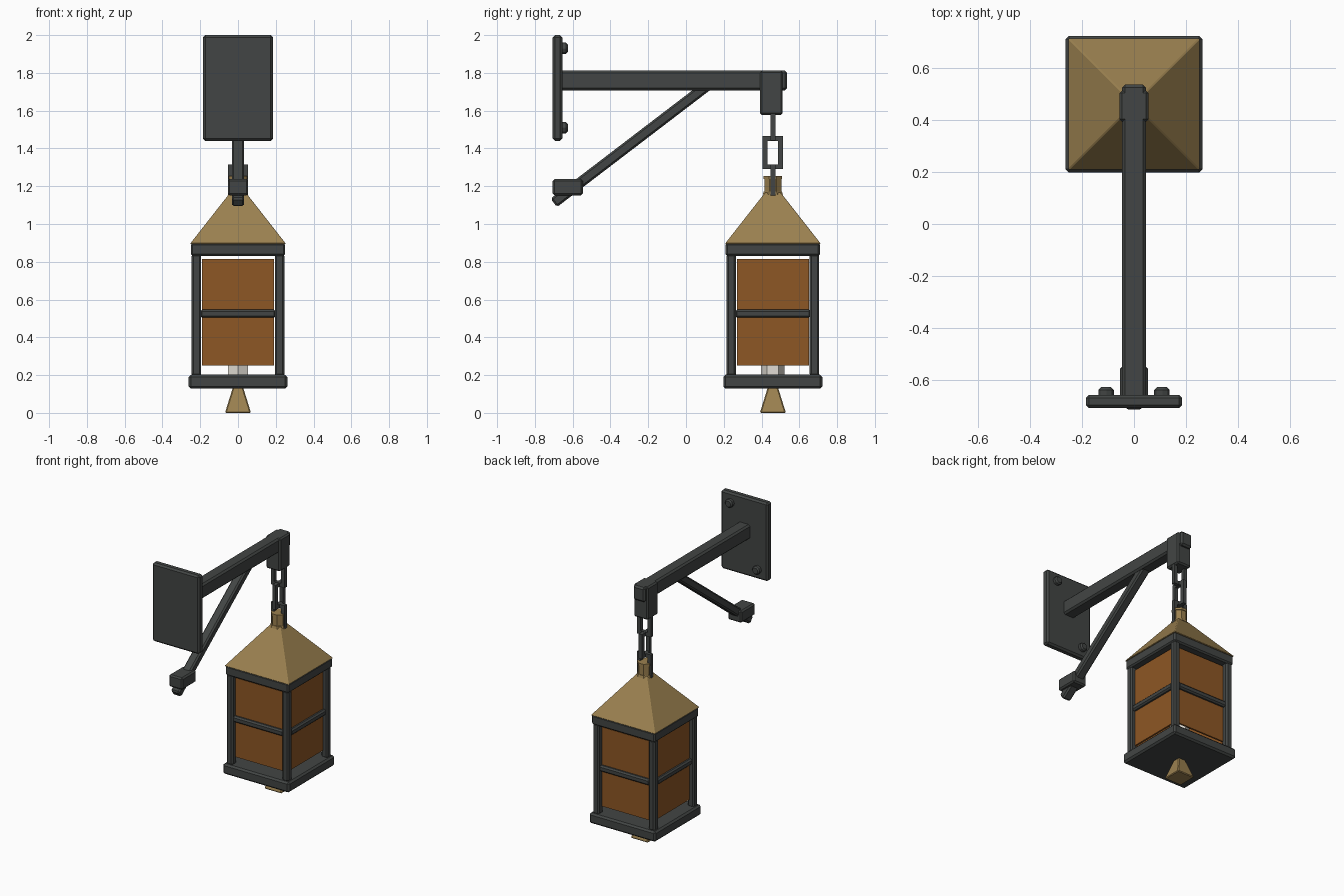
import bpy, bmesh, math
from mathutils import Matrix, Vector

if "Cube" in bpy.data.objects:
    bpy.data.objects.remove(bpy.data.objects["Cube"])

LY = 0.46  # lantern axis in y


def material(name, rgb):
    m = bpy.data.materials.new(name)
    m.diffuse_color = (*rgb, 1)
    m.use_nodes = True
    m.node_tree.nodes["Principled BSDF"].inputs["Base Color"].default_value = m.diffuse_color
    return m


iron = material("dark_iron", (0.055, 0.06, 0.058))
brass = material("brass", (0.33, 0.22, 0.08))
amber = material("amber_glass", (0.27, 0.095, 0.018))
wax = material("wax", (0.75, 0.72, 0.66))


def finish(name, bm, mat, bevel=0.0):
    if bevel:
        bmesh.ops.bevel(bm, geom=bm.edges[:], offset=bevel, segments=1,
                        affect='EDGES', clamp_overlap=True)
    me = bpy.data.meshes.new(name)
    bm.to_mesh(me)
    bm.free()
    me.materials.append(mat)
    ob = bpy.data.objects.new(name, me)
    bpy.context.collection.objects.link(ob)
    return ob


def box(name, x, y, z, mat=iron, bevel=0.01):
    """Bevelled box from (min, max) ranges."""
    bm = bmesh.new()
    bmesh.ops.create_cube(bm, size=1)
    for v in bm.verts:
        v.co = Vector([(a + b) / 2 + c * (b - a) for (a, b), c in zip((x, y, z), v.co)])
    return finish(name, bm, mat, bevel)


def prism(name, r1, r2, z0, z1, sides, mat, y=LY, bevel=0.0, turn=0.0):
    """Upright tapered prism, r1 at the bottom, r2 at the top."""
    bm = bmesh.new()
    bmesh.ops.create_cone(bm, cap_ends=True, segments=sides, radius1=r1, radius2=r2, depth=z1 - z0)
    bmesh.ops.transform(bm, verts=bm.verts[:], matrix=Matrix.Translation((0, y, (z0 + z1) / 2))
                        @ Matrix.Rotation(turn, 4, 'Z'))
    return finish(name, bm, mat, bevel)


# Wall plate with two diagonal bolts
box("wall_plate", (-0.185, 0.185), (-0.706, -0.655), (1.44, 2.0), bevel=0.012)
for i, (x, z) in enumerate(((0.107, 1.93), (-0.107, 1.51))):
    bolt = prism(f"bolt_{i}", 0.032, 0.032, -0.025, 0.025, 8, iron, y=0, bevel=0.01,
                 turn=math.pi / 8)
    bolt.rotation_euler.x = math.pi / 2
    bolt.location = (x, -0.651, z)

# Arm, end collar, brace and brace foot
box("arm", (-0.046, 0.046), (-0.67, 0.535), (1.708, 1.812), bevel=0.012)
box("arm_collar", (-0.056, 0.056), (0.392, 0.512), (1.577, 1.812))
a, b = Vector((0, -0.70, 1.112)), Vector((0, 0.125, 1.742))
brace = box("brace", (-0.033, 0.033), (-(b - a).length / 2, (b - a).length / 2), (-0.028, 0.028))
brace.location = (a + b) / 2
brace.rotation_euler.x = math.atan2(b.z - a.z, b.y - a.y)
box("brace_foot", (-0.054, 0.054), (-0.706, -0.545), (1.152, 1.237))

# Chain of rectangular links, turned alternately
for i, zc in enumerate((1.53, 1.378, 1.228)):
    w, h, t = 0.054, 0.088, 0.026
    bm = bmesh.new()
    rings = []
    for d in (-t / 2, t / 2):
        for s in (0, t):
            rings.append([bm.verts.new((sx * (w - s), d, sz * (h - s)))
                          for sx, sz in ((-1, -1), (1, -1), (1, 1), (-1, 1))])
    fo, fi, bo, bi = rings
    for p, q in ((fo, fi), (fi, bi), (bi, bo), (bo, fo)):
        for k in range(4):
            n = (k + 1) % 4
            bm.faces.new((p[k], p[n], q[n], q[k]))
    bmesh.ops.recalc_face_normals(bm, faces=bm.faces[:])
    link = finish(f"chain_link_{i}", bm, iron)
    link.location = (0, LY, zc)
    link.rotation_euler.z = math.pi / 2 if i == 1 else 0

# Roof and neck
S = math.sqrt(2)
Q = math.pi / 4
prism("roof", 0.254 * S, 0.04 * S, 0.895, 1.168, 4, brass, turn=Q, bevel=0.004)
prism("neck", 0.048, 0.048, 1.15, 1.25, 8, brass, turn=Q / 2)
prism("neck_rim", 0.053, 0.053, 1.237, 1.254, 8, brass, turn=Q / 2)
prism("neck_flange", 0.058, 0.052, 1.155, 1.172, 8, brass, turn=Q / 2)

# Lantern frame
box("top_frame", (-0.25, 0.25), (LY - 0.25, LY + 0.25), (0.83, 0.9))
box("base_plate", (-0.262, 0.262), (LY - 0.262, LY + 0.262), (0.128, 0.202), bevel=0.012)
for sx in (-1, 1):
    for sy in (-1, 1):
        x, y = sx * 0.22, LY + sy * 0.22
        box(f"post_{sx}_{sy}", (x - 0.025, x + 0.025), (y - 0.025, y + 0.025), (0.195, 0.84))

# Glass panels and mid bars on the four sides
for k in range(4):
    glass = box(f"glass_panel_{k}", (-0.19, 0.19), (-0.216, -0.204), (0.25, 0.815), amber, 0)
    bar = box(f"mid_bar_{k}", (-0.2, 0.2), (-0.237, -0.197), (0.504, 0.547), iron, 0.01)
    for ob in (glass, bar):
        ob.location.y = LY
        ob.rotation_euler.z = k * math.pi / 2

# Candle inside and flared drop finial below
prism("candle", 0.062, 0.062, 0.2, 0.45, 6, wax)
prism("drop_finial", 0.069 * S, 0.027 * S, 0.0, 0.135, 4, brass, turn=Q, bevel=0.006)
